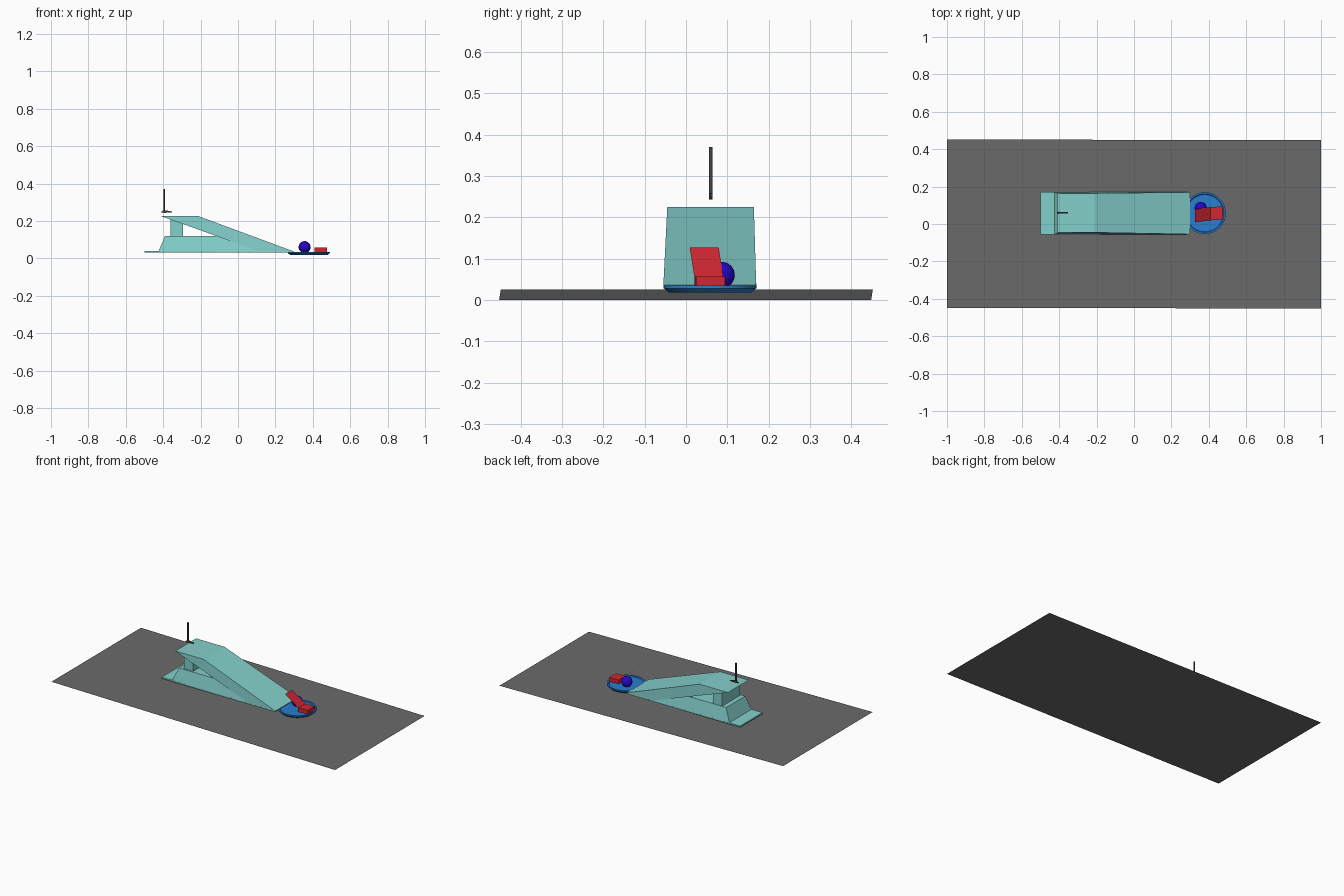
import bpy, bmesh, math
from mathutils import Matrix, Vector

if "Cube" in bpy.data.objects:
    bpy.data.objects.remove(bpy.data.objects["Cube"])


def material(name, rgb):
    m = bpy.data.materials.new(name)
    m.diffuse_color = (*rgb, 1)
    m.use_nodes = True
    m.node_tree.nodes["Principled BSDF"].inputs["Base Color"].default_value = m.diffuse_color
    return m


GREY = material("floor grey", (0.145, 0.145, 0.145))
TEAL = material("teal", (0.23, 0.63, 0.60))
BLUE = material("mid blue", (0.022, 0.21, 0.63))
RED = material("red", (0.64, 0.02, 0.03))
INDIGO = material("deep blue", (0.018, 0.002, 0.58))
DARK = material("dark grey", (0.06, 0.06, 0.06))


def finish(name, bm, mat, smooth=False, fix=True):
    if fix:
        bmesh.ops.recalc_face_normals(bm, faces=bm.faces)
    me = bpy.data.meshes.new(name)
    bm.to_mesh(me)
    bm.free()
    ob = bpy.data.objects.new(name, me)
    bpy.context.collection.objects.link(ob)
    me.materials.append(mat)
    if smooth:
        bpy.context.view_layer.objects.active = ob
        ob.select_set(True)
        bpy.ops.object.shade_smooth_by_angle(angle=math.radians(35))
        ob.select_set(False)
    return ob


def prism(name, profile, front, back, mat):
    """Extrude an x-z profile along y; front and back give y at (x, z)."""
    bm = bmesh.new()
    a = [bm.verts.new((x, front(x, z), z)) for x, z in profile]
    b = [bm.verts.new((x, back(x, z), z)) for x, z in profile]
    bm.faces.new(a)
    bm.faces.new(b[::-1])
    for i in range(len(a)):
        j = (i + 1) % len(a)
        bm.faces.new((a[j], a[i], b[i], b[j]))
    return finish(name, bm, mat)


def sheet(name, corners, mat):
    bm = bmesh.new()
    bm.faces.new([bm.verts.new(c) for c in corners])
    return finish(name, bm, mat, fix=False)


# Thin floor, tipped slightly down towards +x
sheet("floor", [(-1, -0.448, 0.025), (1, -0.452, 0), (1, 0.448, 0), (-1, 0.452, 0.025)], GREY)

# Bottom flange of the ramp
prism("ramp_flange", [(-0.5, 0.03), (0.3, 0.03), (0.3, 0.036), (-0.425, 0.039), (-0.5, 0.038)],
      lambda x, z: -0.055, lambda x, z: 0.17, TEAL)

# Leaning base block
prism("ramp_base", [(-0.425, 0.037), (0.285, 0.037), (0.06, 0.12), (-0.39, 0.12)],
      lambda x, z: -0.055 + (z - 0.037) * 0.2,
      lambda x, z: 0.17 - (z - 0.037) * 0.2, TEAL)

# Sloping deck with a level landing
prism("ramp_deck", [(-0.41, 0.225), (-0.21, 0.225), (0.3, 0.036), (0.13, 0.031)],
      lambda x, z: -0.055 + (z - 0.031) * 0.05,
      lambda x, z: 0.17 - (z - 0.031) * 0.03, TEAL)

# Post holding up the landing
prism("support_post", [(-0.36, 0.115), (-0.295, 0.115), (-0.295, 0.19), (-0.36, 0.21)],
      lambda x, z: -0.03, lambda x, z: 0.15, TEAL)

# Round dish with a raised rim
N = 48
profile = [(0.1, 0.018), (0.112, 0.028), (0.112, 0.035), (0.103, 0.035), (0.099, 0.031)]
bm = bmesh.new()
rings = [[bm.verts.new((0.379 + r * math.cos(2 * math.pi * i / N),
                        0.058 + r * math.sin(2 * math.pi * i / N), z))
          for i in range(N)] for r, z in profile]
for lo, hi in zip(rings, rings[1:]):
    for i in range(N):
        j = (i + 1) % N
        bm.faces.new((lo[i], lo[j], hi[j], hi[i]))
bm.faces.new(rings[0])
bm.faces.new(rings[-1])
finish("dish", bm, BLUE, smooth=True)

# Ball
bm = bmesh.new()
bmesh.ops.create_uvsphere(bm, u_segments=24, v_segments=16, radius=0.032,
                          matrix=Matrix.Translation((0.356, 0.086, 0.06)))
finish("ball", bm, INDIGO, smooth=True)

# Red box, slightly skewed, with an open lid
prism("box", [(0.41, 0.032), (0.475, 0.032), (0.475, 0.057), (0.41, 0.057)],
      lambda x, z: 0.02 + (x - 0.41) * 0.07,
      lambda x, z: 0.09 + (x - 0.41) * 0.07, RED)
sheet("box_lid", [(0.325, 0.009, 0.127), (0.41, 0.02, 0.057),
                  (0.41, 0.09, 0.057), (0.325, 0.079, 0.127)], RED)

# Upright shaft with a small foot
bm = bmesh.new()
bmesh.ops.create_cone(bm, cap_ends=True, segments=12, radius1=0.0045, radius2=0.0045,
                      depth=0.12, matrix=Matrix.Translation((-0.394, 0.06, 0.31)))
finish("shaft", bm, DARK, smooth=True)
prism("shaft_foot", [(-0.412, 0.246), (-0.395, 0.243), (-0.353, 0.246), (-0.353, 0.25),
                     (-0.389, 0.257), (-0.4, 0.257)],
      lambda x, z: 0.056, lambda x, z: 0.064, DARK)
